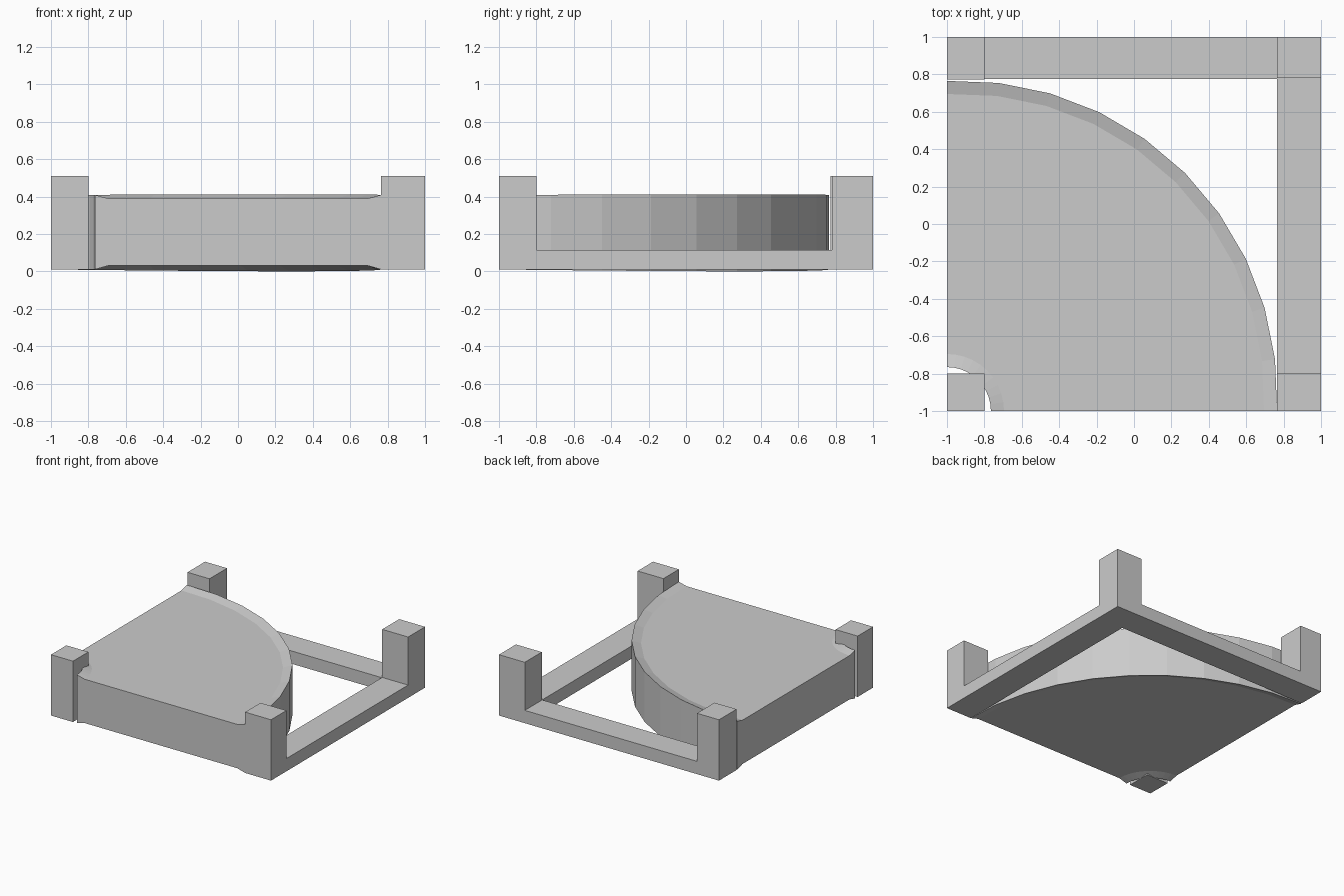
import bpy, bmesh, math

if "Cube" in bpy.data.objects:
    bpy.data.objects.remove(bpy.data.objects["Cube"])


def box(name, x0, x1, y0, y1, z0, z1):
    bm = bmesh.new()
    bmesh.ops.create_cube(bm, size=1)
    for v in bm.verts:
        v.co = (x1 if v.co.x > 0 else x0,
                y1 if v.co.y > 0 else y0,
                z1 if v.co.z > 0 else z0)
    return finish(name, bm)


def finish(name, bm):
    bmesh.ops.recalc_face_normals(bm, faces=bm.faces[:])
    me = bpy.data.meshes.new(name)
    bm.to_mesh(me)
    bm.free()
    ob = bpy.data.objects.new(name, me)
    bpy.context.collection.objects.link(ob)
    return ob


def frame():
    base, top, rail_top = 0.01, 0.51, 0.115
    # corner posts
    box("front_left_post", -1, -0.8, -1, -0.8, base, top)
    box("front_right_post", 0.765, 1, -1, -0.8, base, top)
    box("back_left_post", -1, -0.8, 0.772, 1, base, top)
    box("back_right_post", 0.765, 1, 0.78, 1, base, top)
    # low rails joining the posts
    box("right_rail", 0.765, 1, -0.8, 0.78, base, rail_top)
    box("back_rail", -0.8, 0.765, 0.775, 1, base, rail_top)


def curved_slab(segments=10):
    # quarter ring about the front left corner, with raised lips on both arcs
    bm = bmesh.new()
    rings = []
    for i in range(segments + 1):
        a = math.radians(90 * i / segments)
        s = math.sin(2 * a)
        ri, ro = 0.235, 1.765 + 0.035 * s
        lo, hi, lip = 0.01 - 0.01 * s, 0.408 + 0.004 * s, 0.07
        profile = [(ri, 0.01), (ri + lip, 0.03), (ro - lip, 0.03), (ro, lo),
                   (ro, hi), (ro - lip, 0.39), (ri + lip, 0.39), (ri, 0.408)]
        rings.append([bm.verts.new((-1 + r * math.cos(a), -1 + r * math.sin(a), z))
                      for r, z in profile])
    for p, q in zip(rings, rings[1:]):
        for k in range(8):
            n = (k + 1) % 8
            bm.faces.new((p[k], p[n], q[n], q[k]))
    bm.faces.new(rings[0])
    bm.faces.new(rings[-1])
    finish("curved_slab", bm)


frame()
curved_slab()
